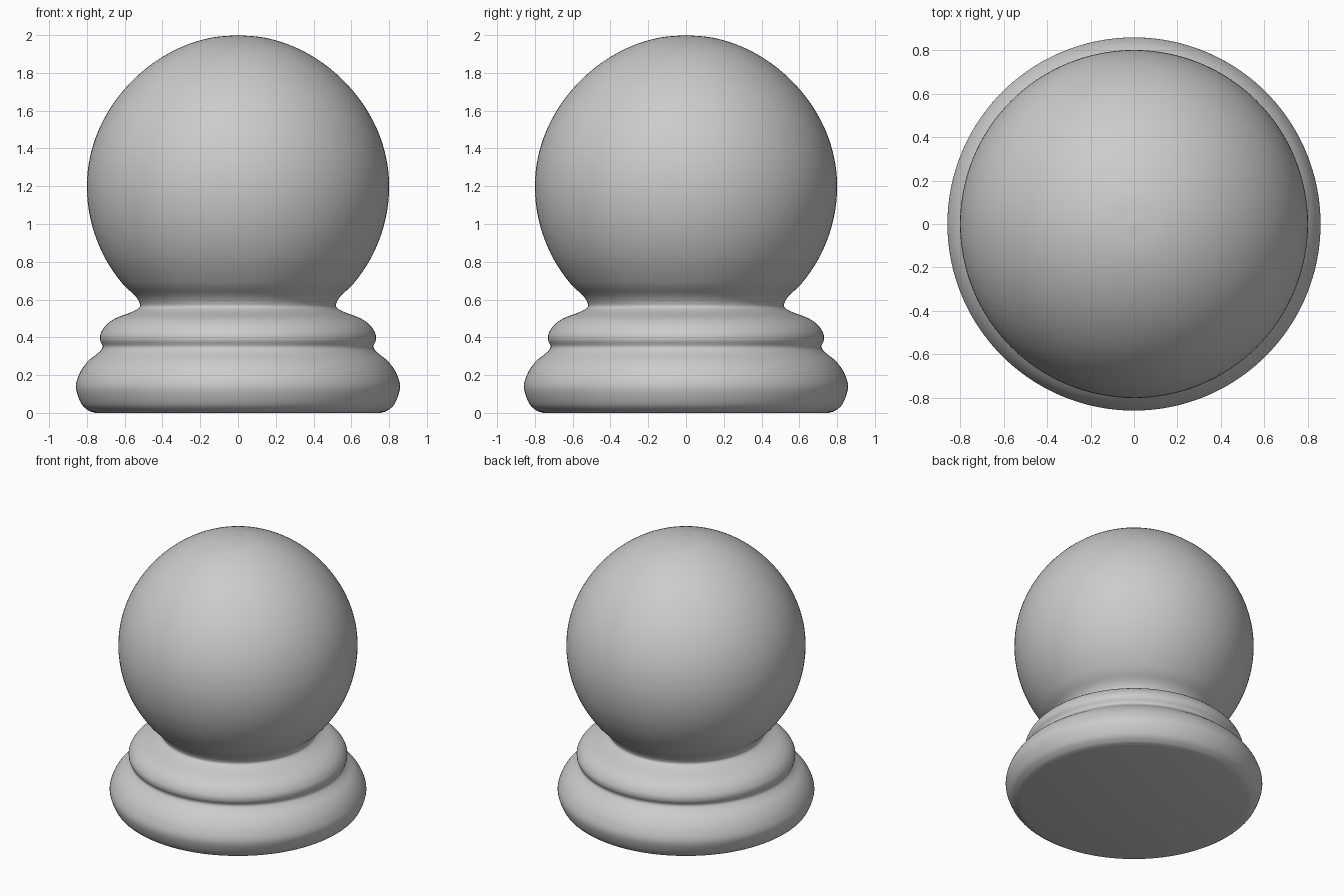
import bpy, bmesh, math
from mathutils import Vector

if "Cube" in bpy.data.objects:
    bpy.data.objects.remove(bpy.data.objects["Cube"])

SEGMENTS = 128


def smooth_curve(pts, steps=6):
    """Catmull-Rom curve through the given (radius, height) points."""
    p = [Vector(q) for q in pts]
    p = [2 * p[0] - p[1]] + p + [2 * p[-1] - p[-2]]
    out = []
    for a, b, c, d in zip(p, p[1:], p[2:], p[3:]):
        for i in range(steps):
            t = i / steps
            out.append(0.5 * (2 * b + (c - a) * t + (2 * a - 5 * b + 4 * c - d) * t * t
                              + (3 * b - a - 3 * c + d) * t ** 3))
    return out + [p[-2]]


def lathe(name, profile):
    bm = bmesh.new()
    verts = [bm.verts.new((r, 0, z)) for r, z in profile]
    edges = [bm.edges.new(e) for e in zip(verts, verts[1:])]
    bmesh.ops.spin(bm, geom=verts + edges, cent=(0, 0, 0), axis=(0, 0, 1),
                   angle=math.tau, steps=SEGMENTS, use_merge=True)
    bmesh.ops.remove_doubles(bm, verts=bm.verts, dist=1e-5)
    bmesh.ops.recalc_face_normals(bm, faces=bm.faces)
    mesh = bpy.data.meshes.new(name)
    bm.to_mesh(mesh)
    bm.free()
    obj = bpy.data.objects.new(name, mesh)
    bpy.context.collection.objects.link(obj)
    bpy.context.view_layer.objects.active = obj
    obj.select_set(True)
    bpy.ops.object.shade_smooth_by_angle(angle=math.radians(50))
    return obj


# Rounded foot, groove, collar and narrow neck
base = [(0.755, 0.0), (0.79, 0.012), (0.83, 0.05), (0.858, 0.135), (0.838, 0.21),
        (0.795, 0.272), (0.735, 0.322), (0.717, 0.35), (0.73, 0.385), (0.727, 0.42),
        (0.70, 0.463), (0.65, 0.50), (0.565, 0.533), (0.525, 0.555), (0.52, 0.578),
        (0.545, 0.62)]

# Ball, slightly peaked at the top
ball = []
for deg in range(130, -1, -10):
    t = math.radians(deg)
    flatten = 1 - 0.012 * math.sin(2 * t) ** 2 if deg < 90 else 1
    ball.append((0.8 * math.sin(t) * flatten, 1.2 + 0.8 * math.cos(t) * flatten))

lathe("ball_finial", [(0, 0)] + smooth_curve(base + ball))
